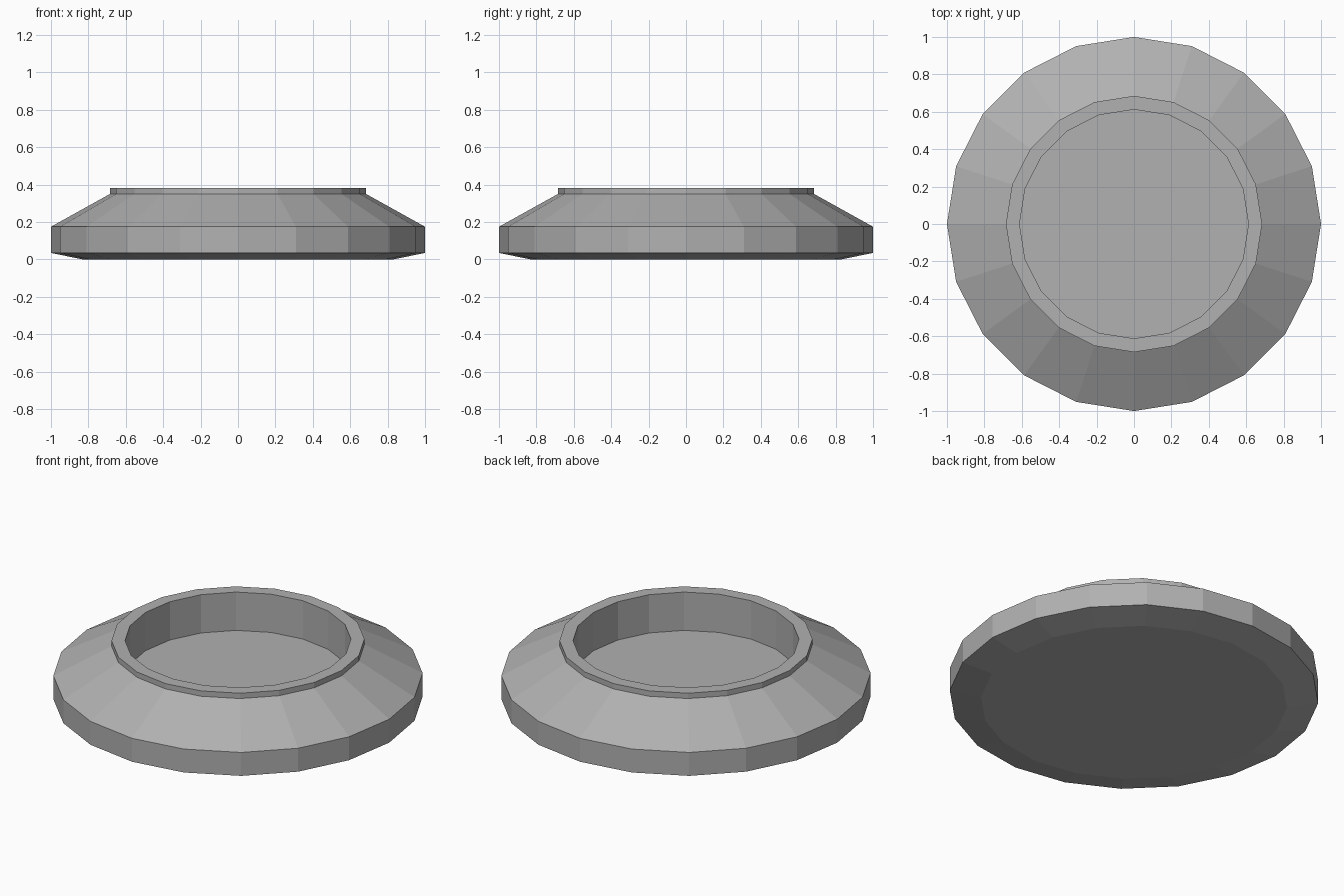
import bpy, bmesh, math

if "Cube" in bpy.data.objects:
    bpy.data.objects.remove(bpy.data.objects["Cube"])

SIDES = 20

# Profile (radius, height) from the underside, up the outside, over the rim, down to the inner floor
PROFILE = [(0.83, 0.0), (1.0, 0.035), (1.0, 0.175), (0.685, 0.35),
           (0.685, 0.382), (0.612, 0.382), (0.612, 0.153)]


def lathe(name, profile, sides):
    bm = bmesh.new()
    rings = []
    for r, z in profile:
        rings.append([bm.verts.new((r * math.cos(2 * math.pi * i / sides),
                                    r * math.sin(2 * math.pi * i / sides), z))
                      for i in range(sides)])
    for low, high in zip(rings, rings[1:]):
        for i in range(sides):
            j = (i + 1) % sides
            bm.faces.new((low[i], low[j], high[j], high[i]))
    # Underside and recessed floor
    bm.faces.new(rings[0][::-1])
    bm.faces.new(rings[-1])
    bmesh.ops.recalc_face_normals(bm, faces=bm.faces)
    mesh = bpy.data.meshes.new(name)
    bm.to_mesh(mesh)
    bm.free()
    obj = bpy.data.objects.new(name, mesh)
    bpy.context.collection.objects.link(obj)
    return obj


# Round low-poly dish with a raised collar
dish = lathe("round_dish", PROFILE, SIDES)

# Dark grey finish
grey = bpy.data.materials.new("dark_grey")
grey.diffuse_color = (0.44, 0.44, 0.44, 1.0)
grey.use_nodes = True
grey.node_tree.nodes["Principled BSDF"].inputs["Base Color"].default_value = grey.diffuse_color
dish.data.materials.append(grey)
